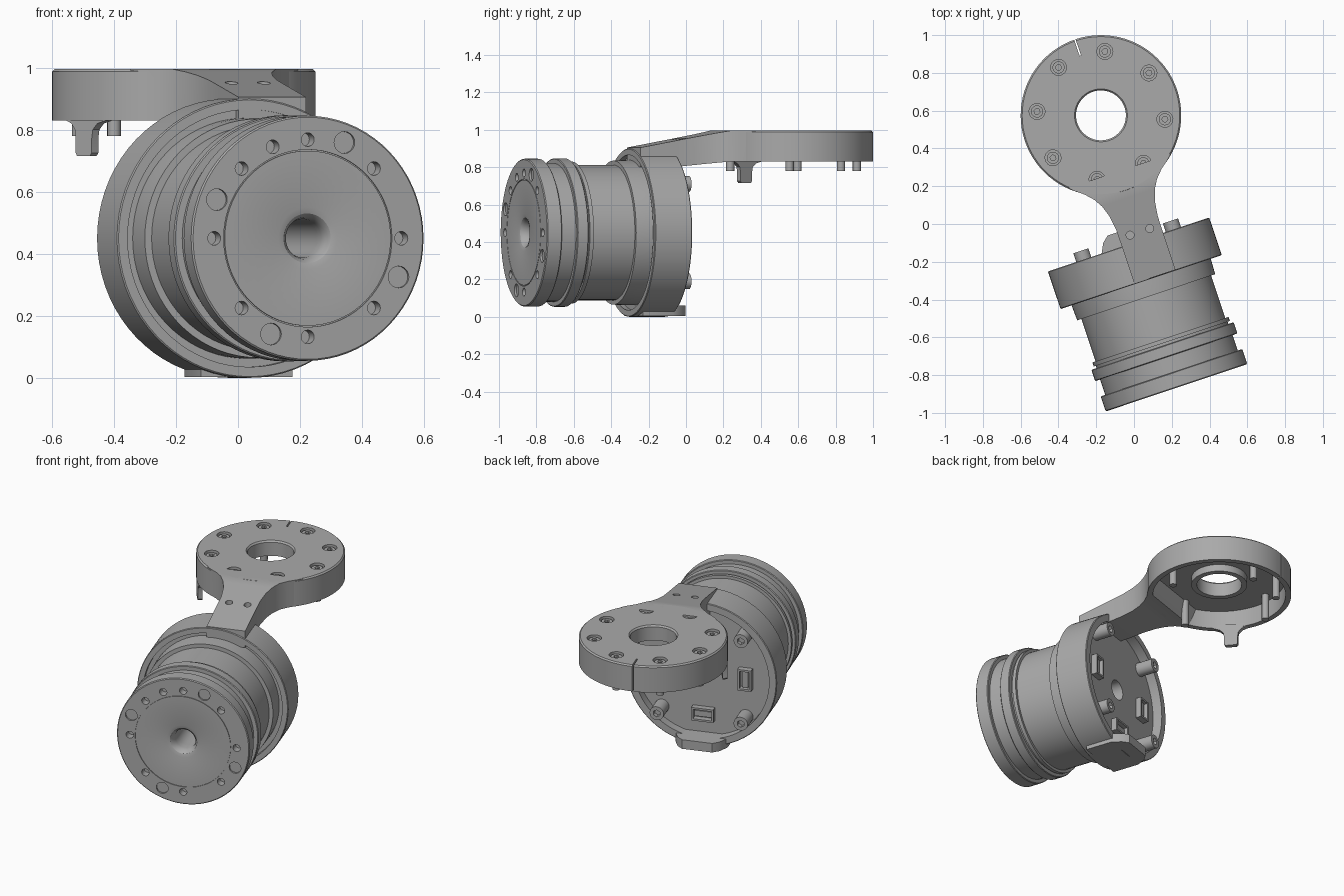
import bpy, bmesh, math
from mathutils import Matrix, Vector

cube = bpy.data.objects.get("Cube")
if cube:
    bpy.data.objects.remove(cube)

grey = bpy.data.materials.new("machined grey")
grey.use_nodes = True
COLOR = (0.40, 0.40, 0.40, 1)
grey.diffuse_color = COLOR
grey.node_tree.nodes["Principled BSDF"].inputs["Base Color"].default_value = COLOR

# Motor frame: local z runs backward along the shaft, local y is up
ANG = math.radians(18.5)
C, S = math.cos(ANG), math.sin(ANG)
MOTOR = Matrix(((-C, 0, -S, 0.225), (-S, 0, C, -0.867), (0, 1, 0, 0.45), (0, 0, 0, 1)))
# Plate frame: local y points away from the motor
PLATE = Matrix.Translation((-0.175, 0.575, 0)) @ Matrix.Rotation(ANG, 4, 'Z')


def finish(bm, name, frame):
    bmesh.ops.recalc_face_normals(bm, faces=bm.faces)
    mesh = bpy.data.meshes.new(name)
    bm.to_mesh(mesh)
    bm.free()
    mesh.transform(frame)
    mesh.materials.append(grey)
    ob = bpy.data.objects.new(name, mesh)
    bpy.context.collection.objects.link(ob)
    smooth(ob)
    return ob


def smooth(ob):
    bpy.ops.object.select_all(action='DESELECT')
    ob.select_set(True)
    bpy.context.view_layer.objects.active = ob
    bpy.ops.object.shade_smooth_by_angle(angle=math.radians(30))


def lathe(name, profile, frame, n=72):
    """Revolve a closed (height, radius) loop into a ring."""
    bm = bmesh.new()
    rings = [[bm.verts.new((r * math.cos(a), r * math.sin(a), t)) for t, r in profile]
             for a in (i * math.tau / n for i in range(n))]
    for i in range(n):
        p, q = rings[i], rings[(i + 1) % n]
        for j in range(len(profile)):
            k = (j + 1) % len(profile)
            bm.faces.new((p[j], q[j], q[k], p[k]))
    return finish(bm, name, frame)


def rod(bm, x, y, z0, z1, r, n=20):
    m = Matrix.Translation((x, y, (z0 + z1) / 2))
    bmesh.ops.create_cone(bm, cap_ends=True, segments=n, radius1=r, radius2=r,
                          depth=abs(z1 - z0), matrix=m)


def block(bm, center, size, turn=0):
    m = (Matrix.Translation(center) @ Matrix.Rotation(turn, 4, 'Z')
         @ Matrix.Diagonal((*size, 1)))
    bmesh.ops.create_cube(bm, size=1, matrix=m)


def cut(ob, bm, frame):
    cutter = finish(bm, "cutter", frame)
    cutter.hide_render = True
    mod = ob.modifiers.new("holes", 'BOOLEAN')
    mod.operation, mod.object, mod.solver = 'DIFFERENCE', cutter, 'EXACT'
    bpy.context.view_layer.objects.active = ob
    bpy.ops.object.modifier_apply(modifier=mod.name)
    bpy.data.objects.remove(cutter)
    smooth(ob)


def polar(r, degrees):
    a = math.radians(degrees)
    return r * math.cos(a), r * math.sin(a)


# Motor sections along the shaft
BORE = 0.062
cap = lathe("front_cap", [(0.05, BORE), (0.02, 0.068), (0.006, 0.08), (0, 0.1), (0, 0.282),
                          (0.005, 0.282), (0.005, 0.286), (0, 0.286), (0, 0.39), (0.005, 0.395),
                          (0.08, 0.395), (0.084, 0.391), (0.084, 0.36), (0.1, BORE)], MOTOR)
lathe("flange_ring", [(0.08, BORE), (0.08, 0.37), (0.17, 0.37), (0.17, 0.393), (0.174, 0.397),
                      (0.229, 0.397), (0.233, 0.393), (0.233, 0.368), (0.246, 0.368),
                      (0.246, 0.38), (0.268, 0.38), (0.268, 0.35), (0.28, BORE)], MOTOR)
lathe("motor_body", [(0.26, BORE), (0.26, 0.362), (0.505, 0.362), (0.505, 0.385),
                     (0.575, 0.388), (0.64, 0.388), (0.64, BORE)], MOTOR)
housing = lathe("rear_housing", [(0.62, BORE), (0.62, 0.415), (0.59, 0.415), (0.59, 0.446),
                                 (0.594, 0.45), (0.796, 0.45), (0.8, 0.446), (0.8, 0.405),
                                 (0.74, 0.405), (0.74, BORE)], MOTOR)

# Bolt holes in the front cap, seen with x mirrored in the motor frame
screws = [68, -22, -112, 158]
bm = bmesh.new()
for k in [i * 45 for i in range(8)] + [112]:
    x, y = polar(0.318, k)
    rod(bm, -x, y, -0.01, 0.05, 0.022)
for k in screws:
    x, y = polar(0.333, k)
    rod(bm, -x, y, -0.01, 0.012, 0.035)
cut(cap, bm, MOTOR)

# Cross-head screws in the front cap
bm = bmesh.new()
for k in screws:
    x, y = polar(0.333, k)
    rod(bm, -x, y, 0.003, 0.03, 0.029)
heads = finish(bm, "cap_screws", MOTOR)
bm = bmesh.new()
for k in screws:
    x, y = polar(0.333, k)
    block(bm, (-x, y, 0.005), (0.034, 0.009, 0.02))
    block(bm, (-x, y, 0.005), (0.009, 0.034, 0.021))
cut(heads, bm, MOTOR)

# Socket posts on the back of the housing
corners = [(x, y) for x in (-0.25, 0.25) for y in (-0.26, 0.26)]
bm = bmesh.new()
for x, y in corners:
    rod(bm, x, y, 0.7, 0.848, 0.042, 24)
posts = finish(bm, "rear_posts", MOTOR)
bm = bmesh.new()
for x, y in corners:
    rod(bm, x, y, 0.82, 0.87, 0.022, 6)
cut(posts, bm, MOTOR)

# Foot lug under the housing with two vertical holes
bm = bmesh.new()
outline = [(-0.155, 0.62), (-0.155, 0.79), (-0.125, 0.85), (-0.09, 0.88)]
outline += [(-x, t) for x, t in reversed(outline)]
low = [bm.verts.new((x, -0.447, t)) for x, t in outline]
high = [bm.verts.new((x, -0.39, t)) for x, t in outline]
bm.faces.new(low)
bm.faces.new(high)
for i in range(len(low)):
    j = (i + 1) % len(low)
    bm.faces.new((low[i], low[j], high[j], high[i]))
lug = finish(bm, "foot_lug", MOTOR)
bm = bmesh.new()
for x in (-0.07, 0.07):
    rod(bm, x, 0.843, -0.1, 0.12, 0.02)
cut(lug, bm, MOTOR @ Matrix(((1, 0, 0, 0), (0, 0, 1, -0.45), (0, 1, 0, 0), (0, 0, 0, 1))))

# Circuit board connectors inside the rear housing
bm = bmesh.new()
for x, y, turn in ((0, -0.27, 0), (0.25, -0.02, 1.57), (-0.25, 0.03, 1.57)):
    for side in (-1, 1):
        off = Matrix.Rotation(turn, 3, 'Z') @ Vector((0, side * 0.035, 0))
        block(bm, (x + off.x, y + off.y, 0.757), (0.13, 0.012, 0.04), turn)
        off = Matrix.Rotation(turn, 3, 'Z') @ Vector((side * 0.06, 0, 0))
        block(bm, (x + off.x, y + off.y, 0.757), (0.012, 0.08, 0.039), turn)
    block(bm, (x, y, 0.745), (0.1, 0.035, 0.03), turn)
finish(bm, "connectors", MOTOR)

# Round mounting plate: hollow dish with a central collar
TOP, BOT, FLOOR = 0.995, 0.83, 0.945
plate = lathe("mounting_plate", [(TOP, 0.14), (TOP, 0.417), (TOP - 0.008, 0.425), (BOT, 0.425),
                                 (BOT, 0.392), (FLOOR, 0.392), (FLOOR, 0.165),
                                 (0.9, 0.165), (0.9, 0.132), (0.985, 0.132)], PLATE, 80)
bolts = [polar(0.339, 86.5 - 18.5 + 45 * k) for k in range(8)]
bm = bmesh.new()
for x, y in bolts:
    rod(bm, x, y, 0.965, 1.05, 0.042, 24)
x, y = polar(0.39, 109 - 18.5)
block(bm, (x, y, 0.9), (0.11, 0.008, 0.4), math.radians(109 - 18.5))
cut(plate, bm, PLATE)

# Plate bolts with socket heads
bm = bmesh.new()
for x, y in bolts:
    rod(bm, x, y, 0.96, 0.985, 0.032, 24)
    rod(bm, x, y, 0.78, 0.963, 0.022, 16)
bolt_set = finish(bm, "plate_bolts", PLATE)
bm = bmesh.new()
for x, y in bolts:
    rod(bm, x, y, 0.972, 1.0, 0.016, 6)
cut(bolt_set, bm, PLATE)

# Arm: flared at the plate, sloping down to the housing
stations = [(0.31, 0.285), (0.335, 0.26), (0.37, 0.215), (0.413, 0.175), (0.46, 0.147),
            (0.52, 0.127), (0.6, 0.116), (0.7, 0.115), (0.9, 0.115)]
bm = bmesh.new()
loops = []
for d, w in stations:
    drop = max(0, d - 0.413)
    top = TOP - 0.185 * drop
    bottom = max(0.8, BOT - 0.1 * drop)
    # keep the flare inside the plate rim from filling the hollow
    if d < 0.38:
        bottom = FLOOR if d < 0.33 else BOT
    loops.append([bm.verts.new((x, -d, z)) for x, z in
                  ((-w, top), (w, top), (w, bottom), (-w, bottom))])
for p, q in zip(loops, loops[1:]):
    for i in range(4):
        j = (i + 1) % 4
        bm.faces.new((p[i], p[j], q[j], q[i]))
bm.faces.new(loops[0])
bm.faces.new(loops[-1])
arm = finish(bm, "arm", PLATE)
bm = bmesh.new()
for x in (-0.055, 0.055):
    rod(bm, x, -0.65, 0.92, 1.1, 0.021)
cut(arm, bm, PLATE)

# Index tab hanging from the plate rim, flared at its root
bm = bmesh.new()
half = [(0.1, 0.85), (0.1, 0.83), (0.065, 0.82), (0.045, 0.8), (0.04, 0.77), (0.04, 0.725),
        (0.032, 0.715)]
shape = half + [(-y, z) for y, z in reversed(half)]
faces = [[bm.verts.new((r - y * y * 1.2, y, z)) for y, z in shape] for r in (0.395, 0.423)]
for f in faces:
    bm.faces.new(f)
for i in range(len(shape)):
    j = (i + 1) % len(shape)
    bm.faces.new((faces[0][i], faces[0][j], faces[1][j], faces[1][i]))
finish(bm, "index_tab", PLATE @ Matrix.Rotation(math.radians(220) - ANG, 4, 'Z'))
